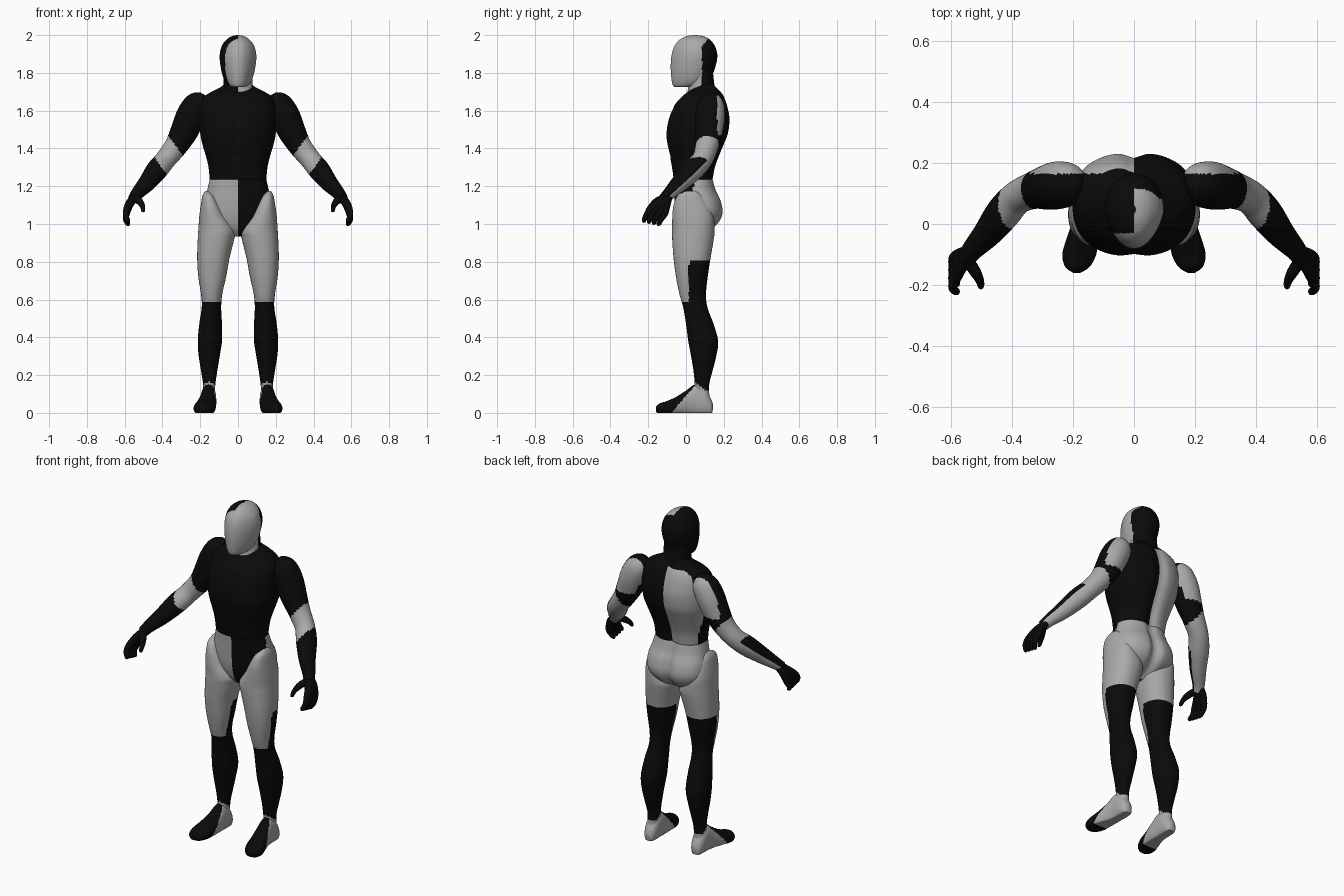
import bpy, bmesh, math
from mathutils import Vector


def material(name, v):
    m = bpy.data.materials.new(name)
    m.diffuse_color = (v, v, v, 1)
    return m


MATS = [material("black suit", 0.003), material("grey suit", 0.40)]


def smooth_rows(rows, steps):
    """Catmull-Rom interpolation of every column."""
    out = []
    n = len(rows)
    for i in range(n - 1):
        p = [rows[max(0, min(n - 1, k))] for k in (i - 1, i, i + 1, i + 2)]
        for s in range(steps):
            t = s / steps
            out.append([0.5 * (2 * b + (c - a) * t + (2 * a - 5 * b + 4 * c - d) * t * t
                               + (3 * b - a - 3 * c + d) * t ** 3) for a, b, c, d in zip(*p)])
    out.append(list(rows[-1]))
    return out


def skin(name, rings, grey, mirror):
    """Bridge rings, colour faces by rule grey(centre, normal)."""
    bm = bmesh.new()
    vs = [[bm.verts.new(c) for c in r] for r in rings]
    n = len(vs[0])
    for a, b in zip(vs, vs[1:]):
        for i in range(n):
            bm.faces.new((a[i], a[(i + 1) % n], b[(i + 1) % n], b[i]))
    bm.faces.new(vs[0])
    bm.faces.new(vs[-1])
    bmesh.ops.recalc_face_normals(bm, faces=bm.faces)
    bm.normal_update()
    for f in bm.faces:
        f.smooth = True
        f.material_index = 1 if grey(f.calc_center_median(), f.normal) else 0
    me = bpy.data.meshes.new(name)
    bm.to_mesh(me)
    bm.free()
    ob = bpy.data.objects.new(name, me)
    bpy.context.collection.objects.link(ob)
    for m in MATS:
        me.materials.append(m)
    if mirror:
        ob.modifiers.new("mirror", 'MIRROR').use_mirror_merge = False
    return ob


def loft(name, rows, grey, axis='z', power=2.2, shape=None, mirror=False, seg=80, steps=8):
    """Rows are (position on axis, x min, x max, other min, other max)."""
    rings = []
    for t, a0, a1, b0, b1 in smooth_rows(rows, steps):
        ring = []
        for i in range(seg):
            w = 2 * math.pi * i / seg
            c, s = math.cos(w), math.sin(w)
            a = (a0 + a1) / 2 + (a1 - a0) / 2 * math.copysign(abs(c) ** (2 / power), c)
            b = (b0 + b1) / 2 + (b1 - b0) / 2 * math.copysign(abs(s) ** (2 / power), s)
            v = Vector((a, b, t)) if axis == 'z' else Vector((a, t, b))
            ring.append(shape(v) if shape else v)
        rings.append(ring)
    return skin(name, rings, grey, mirror)


def sym(rows):
    return [(z, -w, w, y0, y1) for z, w, y0, y1 in rows]


def tube(name, rows, grey, seg=40, steps=10):
    """Rows are (x, y, z, radius); mirrored limb."""
    pts = smooth_rows(rows, steps)
    rings = []
    for i, p in enumerate(pts):
        d = Vector(pts[min(i + 1, len(pts) - 1)][:3]) - Vector(pts[max(i - 1, 0)][:3])
        u = d.cross(Vector((0.8, 0.2, 0.6))).normalized()
        v = d.cross(u).normalized()
        rings.append([Vector(p[:3]) + p[3] * (u * math.cos(w) + v * math.sin(w))
                      for w in (2 * math.pi * k / seg for k in range(seg))])
    return skin(name, rings, grey, True)


def black(c, n):
    return False


# head and neck: grey mask wraps further round on one side
def head_grey(c, n):
    if c.x >= 0:
        return c.y < 0.085 + max(0, min(0.03, (c.z - 1.94) * 0.8))
    return c.y < -0.03


def face_wedge(v):
    v.x *= 1 - 0.22 * max(0, min(1, (0.04 - v.y) / 0.12))
    return v


loft("head", sym([(1.725, 0.035, -0.06, 0.04), (1.735, 0.057, -0.07, 0.09), (1.77, 0.077, -0.077, 0.13),
                  (1.83, 0.092, -0.081, 0.155), (1.89, 0.097, -0.077, 0.166), (1.94, 0.087, -0.062, 0.154),
                  (1.975, 0.062, -0.034, 0.128), (1.993, 0.035, 0.0, 0.095), (2.0, 0.006, 0.035, 0.06)]),
     head_grey, shape=face_wedge, power=2.1)
loft("neck", sym([(1.62, 0.09, 0.0, 0.17), (1.68, 0.085, 0.005, 0.165), (1.74, 0.077, 0.015, 0.15),
                  (1.84, 0.075, 0.03, 0.14)]), head_grey)


# torso with spine furrow and shallow chest line
def furrow(v):
    g = math.exp(-(v.x / 0.03) ** 2)
    if v.y > 0.06:
        v.y -= 0.018 * g
    elif 1.35 < v.z < 1.62:
        v.y += 0.008 * g
    return v


loft("torso", sym([(1.75, 0.06, 0.07, 0.14), (1.725, 0.092, 0.04, 0.165), (1.70, 0.14, 0.01, 0.187),
                   (1.675, 0.178, -0.02, 0.203), (1.63, 0.197, -0.06, 0.22), (1.56, 0.202, -0.092, 0.234),
                   (1.48, 0.2, -0.106, 0.226), (1.42, 0.188, -0.1, 0.203), (1.36, 0.17, -0.086, 0.178),
                   (1.30, 0.156, -0.074, 0.157), (1.235, 0.15, -0.065, 0.145)]),
     lambda c, n: c.x < 0 and c.z < 1.7 and c.y > 0.09 + max(0, min(0.075, (c.z - 1.5) * 0.6)),
     shape=furrow, power=2.4)


# hips with cleft behind
def cleft(v):
    if v.y > 0.06:
        v.y -= (0.018 + 0.014 * max(0, min(1, (1.2 - v.z) / 0.1))) * math.exp(-(v.x / 0.028) ** 2)
    return v


loft("hips", sym([(1.235, 0.15, -0.065, 0.145), (1.18, 0.163, -0.062, 0.16), (1.12, 0.178, -0.06, 0.188),
                  (1.06, 0.178, -0.056, 0.197), (1.01, 0.155, -0.046, 0.178), (0.97, 0.11, -0.03, 0.135),
                  (0.935, 0.04, 0.0, 0.08)]),
     lambda c, n: not (c.x > 0 and c.y < 0.04), shape=cleft, power=2.4)

# legs: grey thigh, black knee-back and shin
loft("leg", [(1.175, 0.155, 0.175, 0.0, 0.05), (1.15, 0.125, 0.188, -0.045, 0.085), (1.10, 0.095, 0.197, -0.066, 0.12),
             (1.04, 0.06, 0.205, -0.072, 0.145), (0.97, 0.015, 0.21, -0.074, 0.152), (0.92, 0.02, 0.213, -0.073, 0.147),
             (0.82, 0.045, 0.216, -0.066, 0.13), (0.72, 0.063, 0.21, -0.053, 0.115), (0.63, 0.083, 0.196, -0.035, 0.106),
             (0.56, 0.089, 0.192, -0.015, 0.113), (0.47, 0.085, 0.205, 0.0, 0.146), (0.38, 0.085, 0.213, 0.012, 0.17),
             (0.30, 0.097, 0.208, 0.027, 0.16), (0.22, 0.11, 0.195, 0.04, 0.14), (0.15, 0.12, 0.185, 0.046, 0.123),
             (0.07, 0.125, 0.185, 0.046, 0.125)],
     lambda c, n: not (c.z < 0.59 or (c.z < 0.81 and c.y > 0.015)) or c.z < 0.12 + max(0, 0.1 - c.y) * 0.8,
     mirror=True, seg=64)


# feet: flat soles, black toes
def flat_sole(v):
    v.z = max(0, v.z)
    return v


loft("foot", [(0.143, 0.145, 0.165, 0.02, 0.045), (0.132, 0.127, 0.183, -0.012, 0.075), (0.1, 0.116, 0.194, -0.015, 0.125),
              (0.05, 0.115, 0.197, -0.015, 0.15), (0.0, 0.115, 0.206, -0.015, 0.118), (-0.05, 0.118, 0.222, -0.015, 0.086),
              (-0.1, 0.124, 0.235, -0.015, 0.063), (-0.14, 0.145, 0.226, -0.012, 0.05), (-0.16, 0.175, 0.2, 0.008, 0.032)],
     lambda c, n: c.y > -0.07 + 0.88 * (c.z - 0.01), axis='y', shape=flat_sole, mirror=True, seg=48)


# arms: grey shoulder-back patch, elbow band and forearm underside
def arm_grey(c, n):
    d = 0.8 * c.x - 0.6 * c.z
    if d < -0.585:
        return c.y > 0.165 and c.z > 1.47
    return d < -0.457 or n.dot(Vector((0, 0.6, -0.8))) > 0.3


tube("arm", [(0.188, 0.13, 1.69, 0.015), (0.197, 0.13, 1.673, 0.045), (0.217, 0.13, 1.635, 0.07),
             (0.25, 0.127, 1.57, 0.078), (0.285, 0.12, 1.49, 0.073), (0.33, 0.11, 1.41, 0.061),
             (0.385, 0.085, 1.34, 0.055), (0.43, 0.035, 1.285, 0.057), (0.48, -0.03, 1.22, 0.047),
             (0.53, -0.085, 1.165, 0.035), (0.552, -0.115, 1.135, 0.03)], arm_grey)

# hands: four fingers running from the wrist, and a thumb
for i in range(4):
    y = -0.19 + 0.026 * i
    tube("finger_%d" % (i + 1), [(0.548, -0.112 + 0.006 * i, 1.14, 0.022), (0.572, -0.145 + 0.014 * i, 1.11, 0.023),
                                 (0.59, y, 1.075 - 0.006 * i, 0.018), (0.594, y - 0.022, 1.045 - 0.008 * i, 0.014),
                                 (0.582, y - 0.032, 1.018 - 0.006 * i, 0.012), (0.577, y - 0.034, 1.009 - 0.006 * i, 0.005)],
         black, seg=16, steps=5)
tube("thumb", [(0.548, -0.115, 1.14, 0.02), (0.522, -0.155, 1.12, 0.019), (0.506, -0.185, 1.095, 0.014),
               (0.502, -0.205, 1.07, 0.01), (0.502, -0.209, 1.064, 0.004)], black, seg=16, steps=5)
